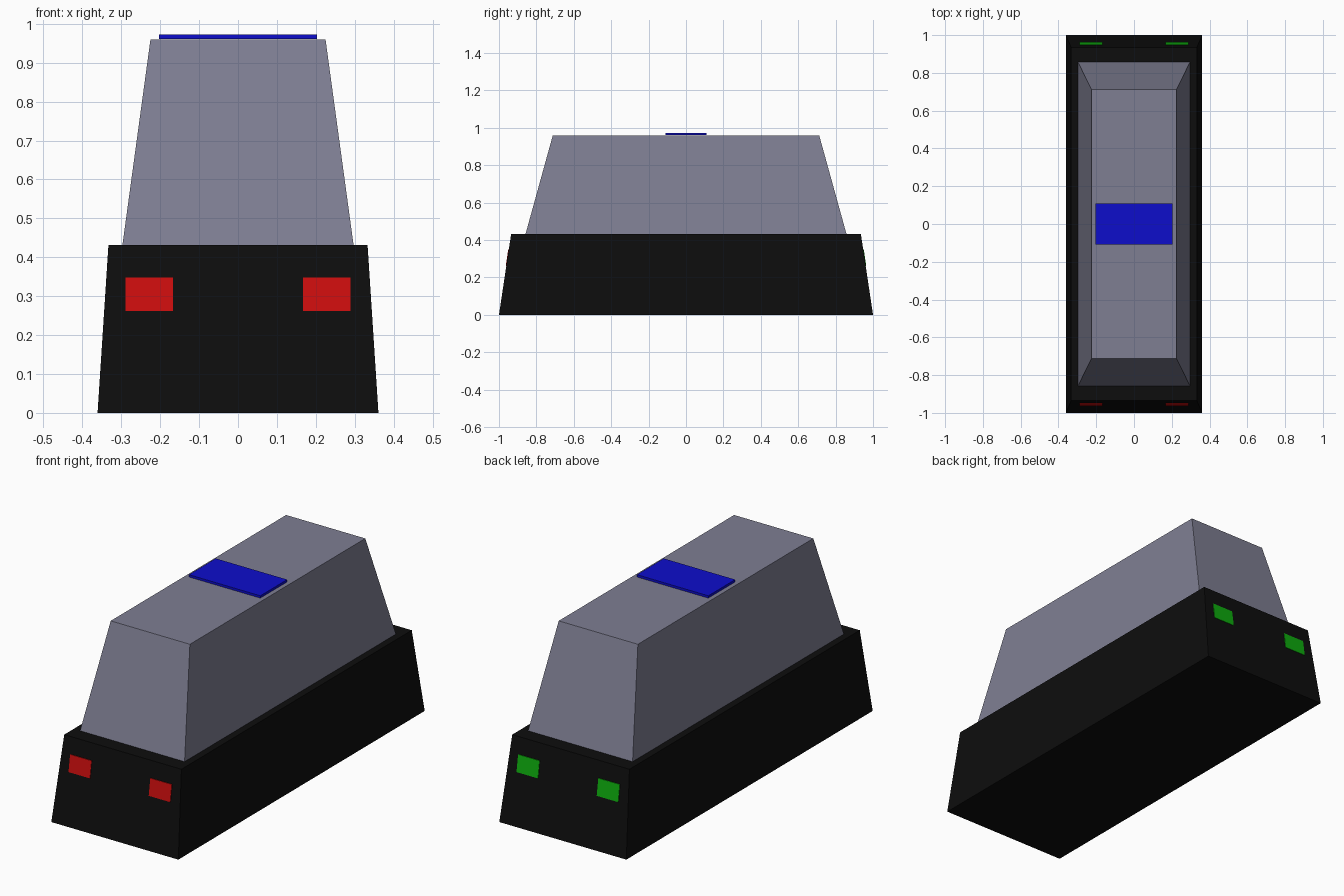
import bpy
import bmesh

if "Cube" in bpy.data.objects:
    bpy.data.objects.remove(bpy.data.objects["Cube"])


def material(name, rgb):
    m = bpy.data.materials.new(name)
    m.diffuse_color = (*rgb, 1)
    m.use_nodes = True
    m.node_tree.nodes["Principled BSDF"].inputs["Base Color"].default_value = m.diffuse_color
    return m


BLACK = material("black", (0.004, 0.004, 0.004))
GREY = material("blue_grey", (0.21, 0.21, 0.29))
BLUE = material("blue", (0.004, 0.004, 0.6))
RED = material("red", (0.6, 0.004, 0.004))
GREEN = material("green", (0.004, 0.4, 0.004))


def hexahedron(name, lower, upper, mat):
    """Solid between two four-point loops, listed in the same order."""
    bm = bmesh.new()
    a = [bm.verts.new(p) for p in lower]
    b = [bm.verts.new(p) for p in upper]
    bm.faces.new(a[::-1])
    bm.faces.new(b)
    for i in range(4):
        j = (i + 1) % 4
        bm.faces.new((a[i], a[j], b[j], b[i]))
    bmesh.ops.recalc_face_normals(bm, faces=bm.faces)
    mesh = bpy.data.meshes.new(name)
    bm.to_mesh(mesh)
    bm.free()
    mesh.materials.append(mat)
    ob = bpy.data.objects.new(name, mesh)
    bpy.context.collection.objects.link(ob)
    return ob


def rect(hx, hy, z):
    return [(-hx, -hy, z), (hx, -hy, z), (hx, hy, z), (-hx, hy, z)]


# Tapered lower body, cabin and roof panel
hexahedron("lower_body", rect(0.361, 1.0, 0), rect(0.333, 0.935, 0.432), BLACK)
hexahedron("cabin", rect(0.297, 0.858, 0.432), rect(0.225, 0.712, 0.96), GREY)
hexahedron("roof_panel", rect(0.203, 0.109, 0.961), rect(0.203, 0.109, 0.973), BLUE)


# Lamps: thin plates lying on the sloping end walls
def lamp(name, side, end, mat):
    def loop(offset):
        def wall(z):
            return end * (1 - 0.065 * z / 0.432 + offset)
        return [(side * x, wall(z), z) for x, z in
                ((0.167, 0.262), (0.289, 0.262), (0.289, 0.348), (0.167, 0.348))]
    hexahedron(name, loop(-0.003), loop(0.003), mat)


for side, label in ((-1, "left"), (1, "right")):
    lamp("front_lamp_" + label, side, -1, RED)
    lamp("back_lamp_" + label, side, 1, GREEN)
